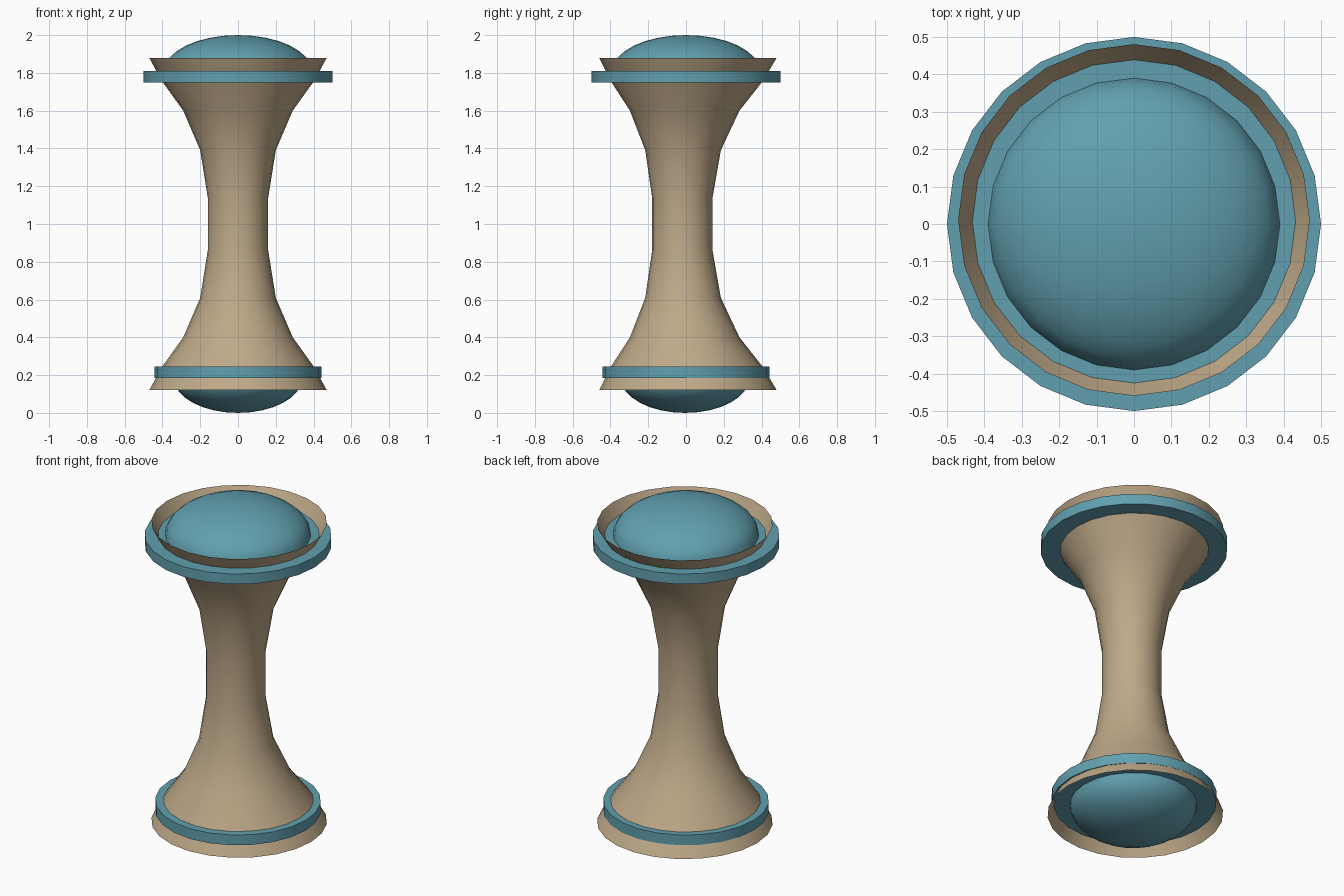
import bpy, bmesh
from math import sin, cos, pi

if "Cube" in bpy.data.objects:
    bpy.data.objects.remove(bpy.data.objects["Cube"])

SIDES = 24


def material(name, rgb):
    m = bpy.data.materials.new(name)
    m.diffuse_color = (*rgb, 1)
    m.use_nodes = True
    m.node_tree.nodes["Principled BSDF"].inputs["Base Color"].default_value = m.diffuse_color
    return m


tan = material("tan", (0.52, 0.40, 0.25))
teal = material("teal", (0.12, 0.35, 0.43))


def lathe(name, profile, mat, angle=0.6):
    """Spin (radius, z, y offset) points around z; a zero radius makes a pole."""
    bm = bmesh.new()
    rings = []
    for r, z, y in profile:
        n = 1 if r == 0 else SIDES
        rings.append([bm.verts.new((r * sin(2 * pi * i / SIDES),
                                    y + r * cos(2 * pi * i / SIDES), z))
                      for i in range(n)])
    for a, b in zip(rings, rings[1:]):
        for i in range(SIDES):
            j = (i + 1) % SIDES
            quad = [a[i % len(a)], a[j % len(a)], b[j % len(b)], b[i % len(b)]]
            bm.faces.new(list(dict.fromkeys(quad)))
    bmesh.ops.recalc_face_normals(bm, faces=bm.faces[:])
    mesh = bpy.data.meshes.new(name)
    bm.to_mesh(mesh)
    bm.free()
    obj = bpy.data.objects.new(name, mesh)
    bpy.context.collection.objects.link(obj)
    mesh.materials.append(mat)
    bpy.ops.object.select_all(action='DESELECT')
    obj.select_set(True)
    bpy.context.view_layer.objects.active = obj
    bpy.ops.object.shade_smooth_by_angle(angle=angle)
    return obj


# Waisted open tube, symmetric about z = 1, waist pulled slightly forward
half = [(0.47, 0.12), (0.405, 0.24), (0.29, 0.40), (0.20, 0.61), (0.16, 0.86)]
full = half + [(r, 2 - z) for r, z in reversed(half)]
lathe("waisted_body", [(r, z, 0.097 * r - 0.035) for r, z in full], tan)


# Solid discs that close the tube and stick out as bands
def disc(name, r, z0, z1):
    lathe(name, [(0, z0, 0), (r, z0, 0), (r, z1, 0), (0, z1, 0)], teal)


disc("upper_disc", 0.50, 1.75, 1.81)
disc("lower_disc", 0.443, 0.185, 0.245)


# Flattened domes on the discs
def dome(name, r, z, h, y=0.0, steps=8):
    pts = [(r * cos(pi / 2 * k / steps), z + h * sin(pi / 2 * k / steps), y)
           for k in range(steps)]
    lathe(name, pts + [(0, z + h, y)], teal)


dome("upper_dome", 0.39, 1.81, 0.19)
dome("lower_dome", 0.34, 0.185, -0.185, -0.005)
